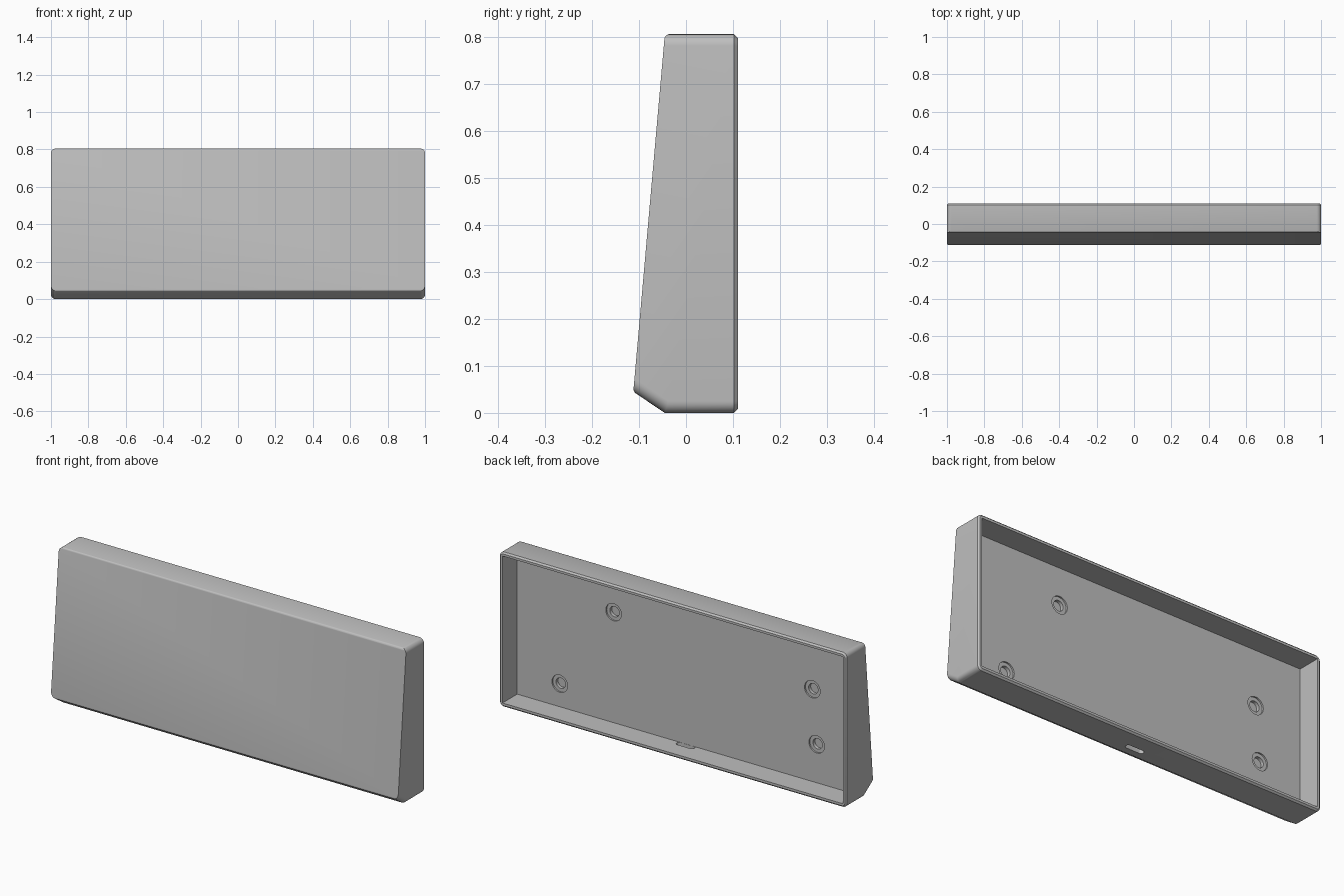
import bpy, bmesh, math
from mathutils import Vector, Matrix

if "Cube" in bpy.data.objects:
    bpy.data.objects.remove(bpy.data.objects["Cube"])

gray = bpy.data.materials.new("plain_gray")
gray.diffuse_color = (0.52, 0.52, 0.52, 1)
gray.use_nodes = True
gray.node_tree.nodes["Principled BSDF"].inputs["Base Color"].default_value = gray.diffuse_color


def make_object(name, bm):
    bmesh.ops.recalc_face_normals(bm, faces=bm.faces[:])
    mesh = bpy.data.meshes.new(name)
    bm.to_mesh(mesh)
    bm.free()
    obj = bpy.data.objects.new(name, mesh)
    bpy.context.collection.objects.link(obj)
    return obj


def prism(points, offset):
    """Extrude a closed outline of 3D points along an offset."""
    bm = bmesh.new()
    face = bm.faces.new([bm.verts.new(p) for p in points])
    new = bmesh.ops.extrude_face_region(bm, geom=[face])["geom"]
    verts = [g for g in new if isinstance(g, bmesh.types.BMVert)]
    bmesh.ops.translate(bm, verts=verts, vec=offset)
    bmesh.ops.recalc_face_normals(bm, faces=bm.faces[:])
    return bm


def slice_off(bm, point, normal):
    """Cut the convex body with a plane and close the opening."""
    geom = bm.verts[:] + bm.edges[:] + bm.faces[:]
    cut = bmesh.ops.bisect_plane(bm, geom=geom, dist=1e-6, plane_co=point,
                                 plane_no=normal, clear_outer=True)["geom_cut"]
    edges = [g for g in cut if isinstance(g, bmesh.types.BMEdge)]
    bmesh.ops.edgeloop_fill(bm, edges=edges)


def round_edge(bm, point, n1, n2, radius, steps=3):
    """Round a long edge with a few tangent planes."""
    n1, n2 = n1.normalized(), n2.normalized()
    centre = point - (n1 + n2) * radius / (1 + n1.dot(n2))
    for i in range(1, steps + 1):
        n = n1.slerp(n2, i / (steps + 1))
        slice_off(bm, centre + n * radius, n)


# Body: wedge-shaped side profile extruded across the width
H, BACK = 0.805, 0.11
profile = [(BACK, 0), (BACK, H), (-0.045, H), (-0.112, 0.045), (-0.045, 0)]
bm = prism([(-1, y, z) for y, z in profile], (2, 0, 0))

# Rounded ends of the top, bottom and lower slant
side_edges = []
for e in bm.edges:
    a, b = e.verts[0].co, e.verts[1].co
    if abs(a.x - b.x) < 1e-5 and abs(a.y - b.y) > 0.01:
        if abs(a.z - b.z) < 0.1:
            side_edges.append(e)
bmesh.ops.bevel(bm, geom=side_edges, offset=0.025, segments=6,
                profile=0.5, affect='EDGES')

# Chamfered rim around the open back
rim = [e for e in bm.edges if all(abs(v.co.y - BACK) < 1e-5 for v in e.verts)]
bmesh.ops.bevel(bm, geom=rim, offset=0.008, segments=1, affect='EDGES')

# Softened upper and lower edges of the front
front = Vector((0, -0.76, 0.067))
slant = Vector((0, -0.045, -0.067))
round_edge(bm, Vector((0, -0.045, H)), Vector((0, 0, 1)), front, 0.012)
round_edge(bm, Vector((0, -0.112, 0.045)), front, slant, 0.012)
body = make_object("housing", bm)
body.data.materials.append(gray)


def carve(bm):
    cutter = make_object("cutter", bm)
    cutter.data.materials.append(gray)
    cutter.hide_render = True
    mod = body.modifiers.new("carve", 'BOOLEAN')
    mod.operation = 'DIFFERENCE'
    mod.solver = 'EXACT'
    mod.object = cutter
    bpy.context.view_layer.objects.active = body
    bpy.ops.object.modifier_apply(modifier=mod.name)
    bpy.data.objects.remove(cutter, do_unlink=True)


# Cavity open to the back
FLOOR, WALL = -0.011, 0.02
w = 1 - WALL
carve(prism([(-w, FLOOR, WALL), (w, FLOOR, WALL),
             (w, FLOOR, H - WALL), (-w, FLOOR, H - WALL)], (0, 0.3, 0)))


def round_hole(x, z, radius, depth):
    ring = [(x + radius * math.cos(i * math.tau / 32), FLOOR - depth,
             z + radius * math.sin(i * math.tau / 32)) for i in range(32)]
    carve(prism(ring, (0, depth + 0.02, 0)))


# Stepped screw holes in the cavity floor
for x, z in [(0.425, 0.595), (0.735, 0.14), (-0.72, 0.50), (-0.745, 0.22)]:
    round_hole(x, z, 0.045, 0.008)
    round_hole(x, z, 0.027, 0.025)

# Cable slot through the bottom wall
slot = []
for i in range(20):
    a = -math.pi / 2 + math.pi * (i % 10) / 9 + (math.pi if i >= 10 else 0)
    cx = 0.037 if i < 10 else -0.037
    slot.append((cx + 0.014 * math.cos(a), 0.004 + 0.014 * math.sin(a), -0.05))
carve(prism(slot, (0, 0, 0.08)))

# Smooth curved surfaces, keep edges crisp
bpy.ops.object.select_all(action='DESELECT')
body.select_set(True)
bpy.context.view_layer.objects.active = body
bpy.ops.object.shade_smooth_by_angle(angle=math.radians(30))
